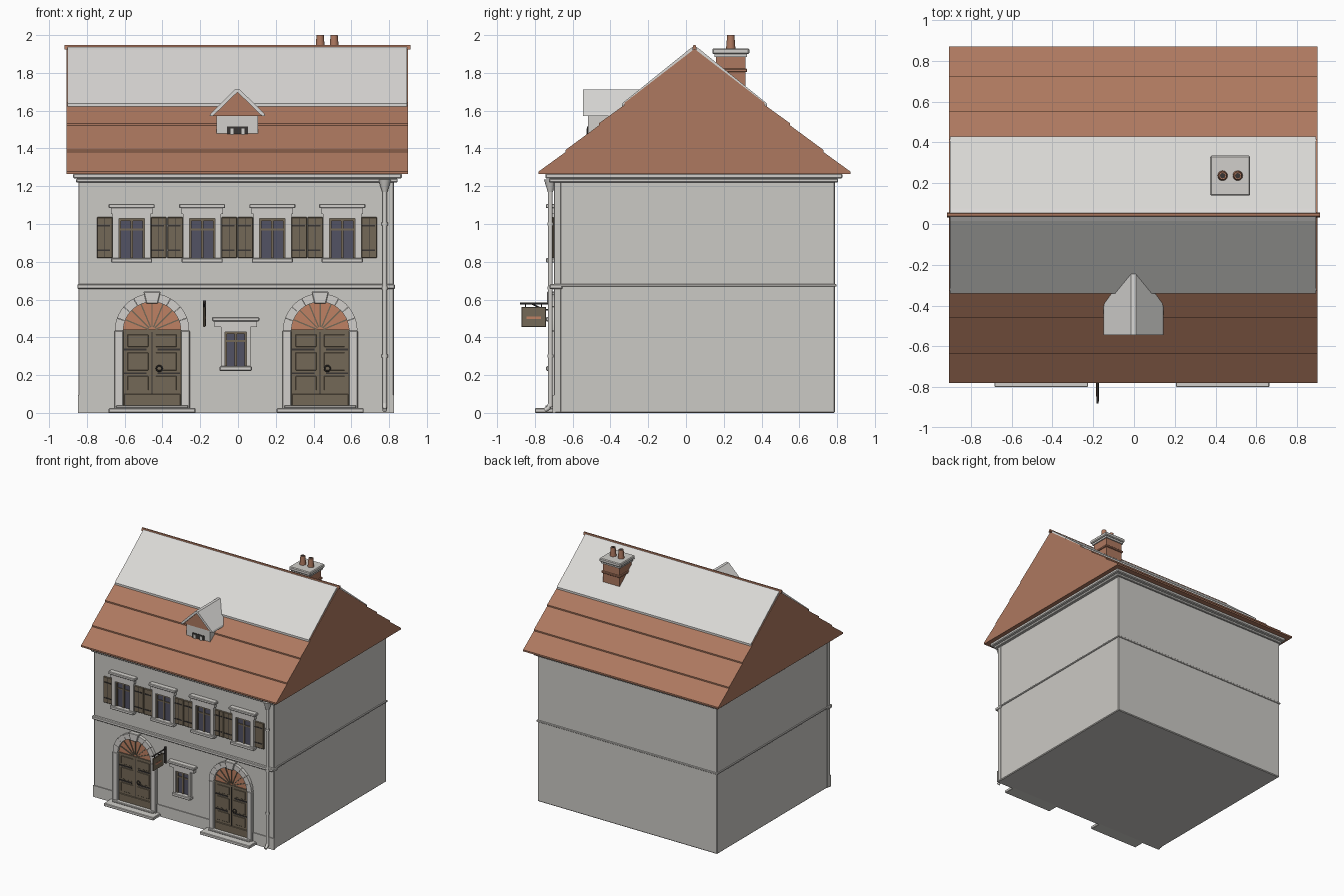
import bpy, bmesh, math
from mathutils import Vector

if "Cube" in bpy.data.objects:
    bpy.data.objects.remove(bpy.data.objects["Cube"])


def material(name, rgb):
    m = bpy.data.materials.new(name)
    m.diffuse_color = (*rgb, 1)
    m.use_nodes = True
    m.node_tree.nodes["Principled BSDF"].inputs["Base Color"].default_value = m.diffuse_color
    return m


PLASTER = material("plaster", (0.60, 0.585, 0.555))
STONE = material("pale stone", (0.64, 0.625, 0.595))
SNOW = material("snow white", (0.70, 0.69, 0.67))
TILE = material("terracotta tile", (0.42, 0.19, 0.115))
BRICK = material("fanlight orange", (0.52, 0.22, 0.125))
WOOD = material("brown wood", (0.175, 0.14, 0.095))
GLASS = material("dark glass", (0.085, 0.085, 0.125))
IRON = material("dark iron", (0.04, 0.036, 0.034))


def finish(name, bm, mat, bevel=0.0, smooth=False):
    bmesh.ops.recalc_face_normals(bm, faces=bm.faces)
    me = bpy.data.meshes.new(name)
    bm.to_mesh(me)
    bm.free()
    ob = bpy.data.objects.new(name, me)
    bpy.context.collection.objects.link(ob)
    me.materials.append(mat)
    if bevel:
        mod = ob.modifiers.new("bevel", 'BEVEL')
        mod.width, mod.segments = bevel, 1
    if smooth:
        bpy.ops.object.select_all(action='DESELECT')
        ob.select_set(True)
        bpy.context.view_layer.objects.active = ob
        bpy.ops.object.shade_smooth_by_angle(angle=math.radians(40))
    return ob


def prism(name, pts, axis, a, b, mat, bevel=0.0):
    """Extrude a profile: axis 'y' takes (x, z) points, axis 'x' takes (y, z)."""
    bm = bmesh.new()
    place = (lambda p, t: (p[0], t, p[1])) if axis == 'y' else (lambda p, t: (t, p[0], p[1]))
    face = bm.faces.new([bm.verts.new(place(p, a)) for p in pts])
    moved = bmesh.ops.extrude_face_region(bm, geom=[face])['geom']
    offset = Vector((0, b - a, 0) if axis == 'y' else (b - a, 0, 0))
    bmesh.ops.translate(bm, vec=offset, verts=[v for v in moved if isinstance(v, bmesh.types.BMVert)])
    return finish(name, bm, mat, bevel)


def box(name, x0, x1, y0, y1, z0, z1, mat, bevel=0.0):
    return prism(name, [(x0, z0), (x1, z0), (x1, z1), (x0, z1)], 'y', y0, y1, mat, bevel)


def tube(name, path, r, mat, closed=False):
    cu = bpy.data.curves.new(name, 'CURVE')
    cu.dimensions, cu.bevel_depth, cu.bevel_resolution, cu.use_fill_caps = '3D', r, 2, True
    sp = cu.splines.new('POLY')
    sp.points.add(len(path) - 1)
    for p, co in zip(sp.points, path):
        p.co = (*co, 1)
    sp.use_cyclic_u = closed
    cu.materials.append(mat)
    ob = bpy.data.objects.new(name, cu)
    bpy.context.collection.objects.link(ob)
    return ob


def cone(name, x, y, z0, z1, r0, r1, mat):
    bm = bmesh.new()
    bmesh.ops.create_cone(bm, cap_ends=True, segments=20, radius1=r0, radius2=r1, depth=z1 - z0)
    bmesh.ops.translate(bm, vec=(x, y, (z0 + z1) / 2), verts=bm.verts)
    return finish(name, bm, mat, smooth=True)


F = -0.70            # front wall plane
L, R = -0.845, 0.825  # wall ends

# walls, facade slab, plinth
box("house_walls", L + .003, R - .003, -0.67, 0.79, 0, 1.25, PLASTER, 0.006)
box("front_facade", L, R, F, -0.66, 0, 1.25, PLASTER, 0.004)
box("front_plinth", L - .002, R + .002, F - .007, F + .01, 0, 0.095, PLASTER)
# string course and cornice
box("string_course_front", L - .006, R + .006, F - .022, -0.655, 0.655, 0.682, STONE, 0.005)
box("string_course_around", L - .004, R + .004, -0.67, 0.797, 0.668, 0.682, STONE, 0.003)
box("cornice_lower", L - .012, R + .02, F - .025, 0.805, 1.22, 1.24, STONE, 0.004)
box("cornice_upper", L - .028, R + .042, F - .045, 0.828, 1.24, 1.267, STONE, 0.006)

# roof: stepped tile courses on both slopes
RY, RZ, EY, EZ = 0.045, 1.925, 0.825, 1.265  # ridge, half depth, eave height


def slope(d):
    return RZ - d * (RZ - EZ) / EY


steps = [EY, 0.682, 0.506, 0.37, 0.0]
half = []
for d0, d1 in zip(steps, steps[1:]):
    half += [(d0, slope(d0) + .013), (d1, slope(d1) + .002)]
half = [(EY, EZ)] + half
prof = [(RY - d, z) for d, z in half] + [(RY + d, z) for d, z in reversed(half[:-1])]
prism("tiled_roof", prof, 'x', -0.908, 0.900, TILE)

# white upper roof covering
cover = [(0.385, slope(.385) + .004), (0.385, slope(.385) + .02), (0.03, slope(.03) + .022), (0, RZ + .018)]
under = [(0.0, RZ + .002)]
prof = [(RY - d, z) for d, z in cover] + [(RY + d, z) for d, z in reversed(cover[:-1])] + [(RY, RZ + .002)]
prism("white_roof_cover", prof, 'x', -0.902, 0.894, SNOW)
prism("ridge_tile", [(RY - .012, 1.925), (RY + .012, 1.925), (RY + .006, 1.947), (RY - .006, 1.947)],
      'x', -0.918, 0.912, TILE)

# dormer
DX = -0.003
box("dormer_wall", DX - .11, DX + .11, -0.52, -0.3, 1.44, 1.58, STONE)
prism("dormer_gable", [(DX - .135, 1.573), (DX + .135, 1.573), (DX, 1.703)], 'y', -0.528, -0.26, TILE)
prism("dormer_roof", [(DX - .147, 1.572), (DX - .142, 1.585), (DX - .012, 1.713), (DX + .012, 1.713),
                      (DX + .142, 1.585), (DX + .147, 1.572), (DX + .13, 1.572), (DX, 1.698), (DX - .13, 1.572)],
      'y', -0.545, -0.215, SNOW)
box("dormer_opening", DX - .055, DX + .055, -0.524, -0.515, 1.47, 1.515, IRON)
for s in (-1, 1):
    box("dormer_post", DX + s * .03 - .008, DX + s * .03 + .008, -0.528, -0.515, 1.47, 1.505, STONE)

# chimney
CX, CY = 0.472, 0.237


def square(name, h, z0, z1, mat, bevel=0.0):
    box(name, CX - h, CX + h, CY - h, CY + h, z0, z1, mat, bevel)


square("chimney_stack", .078, 1.60, 1.90, TILE)
square("chimney_band", .087, 1.805, 1.822, TILE, 0.003)
square("chimney_cap_lower", .087, 1.885, 1.90, STONE)
square("chimney_cap", .098, 1.90, 1.93, STONE, 0.006)
for s in (-1, 1):
    cone("chimney_pot", CX + s * .037, CY, 1.925, 2.0, .025, .019, TILE)
    cone("chimney_pot_hole", CX + s * .037, CY, 1.995, 2.001, .013, .013, IRON)


def window(name, c, hw, z0, z1, fw, head):
    """Glazed window with stone surround, hood and sill."""
    box(name + "_glass", c - hw, c + hw, F - .004, F + .01, z0, z1, GLASS)
    for s in (-1, 1):
        a, b = sorted((c + s * (hw - .008), c + s * (hw + fw)))
        box(name + "_jamb", a, b, F - .025, F + .01, z0, z1, STONE)
        a, b = sorted((c + s * (hw - .008), c + s * (hw - .018)))
        box(name + "_sash", a, b, F - .012, F, z0, z1, WOOD)
    box(name + "_lintel", c - hw - fw, c + hw + fw, F - .025, F + .01, z1 - .008, z1 + .02, STONE)
    box(name + "_hood", c - head + .012, c + head - .012, F - .03, F + .01, z1 + .018, z1 + .05, STONE)
    box(name + "_hood_top", c - head, c + head, F - .042, F + .01, z1 + .048, z1 + .07, STONE, 0.004)
    box(name + "_sill", c - hw - fw - .008, c + hw + fw + .008, F - .04, F + .01, z0 - .025, z0, STONE, 0.004)
    box(name + "_mullion", c - .007, c + .007, F - .012, F, z0, z1, WOOD)
    zt = z0 + (z1 - z0) * .7
    box(name + "_transom", c - hw, c + hw, F - .010, F, zt - .005, zt + .005, WOOD)
    box(name + "_top_rail", c - hw, c + hw, F - .012, F, z1 - .02, z1, WOOD)


# upper windows with shutters
for c in (-0.563, -0.19, 0.182, 0.552):
    window("upper_window", c, .075, .82, 1.036, .026, .122)
    for s in (-1, 1):
        a, b = sorted((c + s * .102, c + s * .184))
        box("shutter", a, b, F - .014, F, .82, 1.036, WOOD, 0.003)
        for z in (.862, .992):
            box("shutter_hinge", a + .002, b - .012, F - .018, F - .01, z - .004, z + .004, IRON)
        box("shutter_seam", (a + b) / 2 - .0015, (a + b) / 2 + .0015, F - .0148, F - .01, .825, 1.03, IRON)
# small ground floor window
window("lower_window", -0.012, .065, .247, .437, .012, .125)


def arc(c, z, r, t):
    return (c + r * math.cos(t), z + r * math.sin(t))


# arched doors
for c in (-0.455, 0.435):
    Z = 0.435
    box("door_leaves", c - .155, c + .155, F - .008, F + .01, .025, Z, WOOD)
    box("door_gap", c - .003, c + .003, F - .0095, F, .03, Z, IRON)
    box("door_kick_board", c - .15, c + .15, F - .014, F, .025, .1, WOOD, 0.003)
    for s in (-1, 1):
        for z in (.21, .335):
            a, b = sorted((c + s * .148, c + s * .03))
            box("door_strap", a, b, F - .013, F, z - .005, z + .005, IRON)
        a, b = sorted((c + s * .02, c + s * .13))
        for z0, z1 in ((.12, .195), (.225, .32), (.35, .415)):
            box("door_panel", a, b, F - .011, F, z0, z1, WOOD, 0.002)
        a, b = sorted((c + s * .152, c + s * .2))
        box("door_jamb", a, b, F - .026, F + .01, .02, Z, STONE, 0.004)
    ring = [(c + .038 + .015 * math.cos(i * math.tau / 16), F - .02, .235 + .015 * math.sin(i * math.tau / 16))
            for i in range(16)]
    tube("door_ring", ring, .004, IRON, closed=True)
    # fanlight with spokes
    prism("fanlight", [arc(c, Z, .156, math.pi * i / 24) for i in range(25)], 'y', F - .006, F + .01, BRICK)
    for i in range(1, 8):
        t = math.pi * i / 8
        dx, dz = -.0035 * math.sin(t), .0035 * math.cos(t)
        (x0, z0), (x1, z1) = arc(c, Z, .02, t), arc(c, Z, .154, t)
        prism("fanlight_spoke", [(x0 - dx, z0 - dz), (x1 - dx, z1 - dz), (x1 + dx, z1 + dz), (x0 + dx, z0 + dz)],
              'y', F - .012, F, WOOD)
    box("fanlight_rail", c - .152, c + .152, F - .014, F, Z - .008, Z + .006, WOOD)
    # voussoirs and keystone
    n, gap = 9, .008
    for i in range(n):
        t0, t1 = math.pi * i / n + gap / 2, math.pi * (i + 1) / n - gap / 2
        ts = [t0 + (t1 - t0) * k / 4 for k in range(5)]
        prism("arch_stone", [arc(c, Z, .152, t) for t in ts] + [arc(c, Z, .197, t) for t in reversed(ts)],
              'y', F - .026, F + .01, STONE)
    prism("keystone", [(c - .03, .578), (c + .03, .578), (c + .046, .642), (c - .046, .642)],
          'y', F - .036, F + .01, STONE, 0.004)
    box("door_step", c - .23, c + .23, -0.80, F + .01, 0, .025, STONE, 0.004)
    box("door_threshold", c - .19, c + .19, F - .045, F + .01, .025, .04, STONE, 0.003)

# downpipe with hopper
PX, PY = 0.777, F - .018
cone("downpipe", PX, PY, .03, 1.2, .012, .012, STONE)
cone("downpipe_hopper", PX, PY, 1.17, 1.235, .014, .034, STONE)
for z in (.3, .66, 1.0):
    cone("downpipe_clip", PX, PY, z - .008, z + .008, .016, .016, STONE)
tube("downpipe_shoe", [(PX, PY, .05), (PX, PY - .01, .025), (PX, PY - .03, .014)], .012, STONE)

# hanging sign on an iron bracket
SX = -0.178
box("sign_wall_plate", SX - .008, SX + .008, F - .01, F, .46, .595, IRON)
tube("sign_arm", [(SX, F, .58), (SX, -0.88, .58)], .005, IRON)
tube("sign_scroll", [(SX, F - .02 - .1 * i / 10, .58 - .035 * math.cos(i * math.pi / 20)) for i in range(11)],
     .004, IRON)
for y in (-0.85, -0.765):
    tube("sign_hanger", [(SX, y, .58), (SX, y, .555)], .003, IRON)
box("sign_board", SX - .006, SX + .006, -0.872, -0.74, .455, .56, WOOD, 0.003)
for s in (-1, 1):
    box("sign_plate", SX + s * .0065 - .001, SX + s * .0065 + .001, -0.845, -0.767, .497, .511, BRICK)
